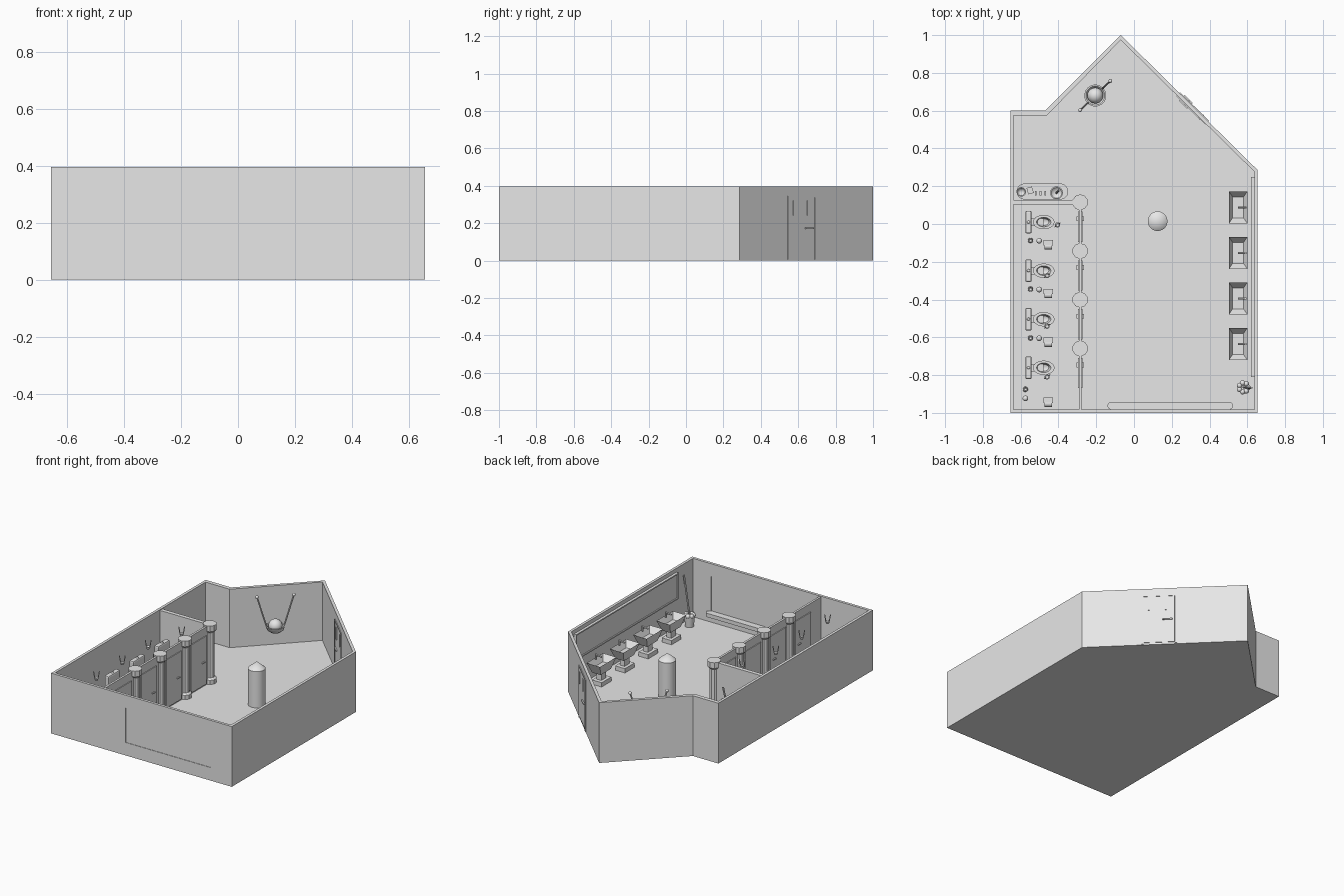
import bpy, bmesh, math
from mathutils import Vector

if "Cube" in bpy.data.objects:
    bpy.data.objects.remove(bpy.data.objects["Cube"])

grey = bpy.data.materials.new("plain grey")
grey.use_nodes = True
grey.diffuse_color = (0.8, 0.8, 0.8, 1)
grey.node_tree.nodes["Principled BSDF"].inputs["Base Color"].default_value = (0.8, 0.8, 0.8, 1)


def finish(name, bm, smooth=False):
    bmesh.ops.recalc_face_normals(bm, faces=bm.faces)
    mesh = bpy.data.meshes.new(name)
    bm.to_mesh(mesh)
    bm.free()
    mesh.materials.append(grey)
    ob = bpy.data.objects.new(name, mesh)
    bpy.context.collection.objects.link(ob)
    if smooth:
        bpy.ops.object.select_all(action="DESELECT")
        ob.select_set(True)
        bpy.context.view_layer.objects.active = ob
        bpy.ops.object.shade_smooth_by_angle(angle=math.radians(35))
    return ob


def box(name, x, y, z, angle=0, taper=1):
    """Box from three (low, high) ranges, narrowed at the bottom by taper."""
    bm = bmesh.new()
    bmesh.ops.create_cube(bm, size=1)
    for v in bm.verts:
        if v.co.z < 0:
            v.co.xy *= taper
        v.co = [v.co[i] * (r[1] - r[0]) for i, r in enumerate((x, y, z))]
    ob = finish(name, bm)
    ob.location = [sum(r) / 2 for r in (x, y, z)]
    ob.rotation_euler.z = angle
    return ob


def lathe(name, at, profile, sides=24, stretch=(1, 1), smooth=True):
    """Spin (radius, height) points around z."""
    bm = bmesh.new()
    rings = []
    for r, z in profile:
        n = 1 if r == 0 else sides
        turn = [2 * math.pi * (i + 0.5) / sides for i in range(n)]
        rings.append([bm.verts.new((r * math.cos(a) * stretch[0], r * math.sin(a) * stretch[1], z))
                      for a in turn])
    for a, b in zip(rings, rings[1:]):
        for i in range(sides):
            j = (i + 1) % sides
            quad = [a[i % len(a)], a[j % len(a)], b[j % len(b)], b[i % len(b)]]
            bm.faces.new(list(dict.fromkeys(quad)))
    ob = finish(name, bm, smooth)
    ob.location = at
    return ob


def ball(name, at, r):
    bm = bmesh.new()
    bmesh.ops.create_uvsphere(bm, u_segments=20, v_segments=12, radius=r)
    finish(name, bm, True).location = at


def rod(name, a, b, r):
    a, b = Vector(a), Vector(b)
    ob = lathe(name, a, [(0, 0), (r, 0), (r, (b - a).length), (0, (b - a).length)], 8)
    ob.rotation_euler = (b - a).to_track_quat("Z", "Y").to_euler()


# Room shell: floor slab and walls with a through opening for the window
H, T = 0.395, 0.012
outer = [(-0.655, -1), (0.655, -1), (0.655, 0.285), (-0.07, 1), (-0.47, 0.6), (-0.655, 0.6)]
inner = [(-0.637, -0.982), (0.637, -0.982), (0.637, 0.277), (-0.07, 0.974), (-0.462, 0.574), (-0.637, 0.574)]
bm = bmesh.new()
loops = [[bm.verts.new((*p, z)) for p in pts]
         for pts, z in ((outer, 0), (outer, H), (inner, H), (inner, T))]
for a, b in zip(loops, loops[1:]):
    for i in range(6):
        j = (i + 1) % 6
        bm.faces.new((a[i], a[j], b[j], b[i]))
bm.faces.new(loops[0])
bm.faces.new(loops[3])
room = finish("room_shell", bm)
WX, WZ = (-0.115, 0.505), (0.085, 0.31)
cutter = box("window_cutter", WX, (-1.02, -0.96), WZ)
cutter.hide_render = True
cut = room.modifiers.new("window opening", "BOOLEAN")
cut.object, cut.solver = cutter, "EXACT"
bpy.context.view_layer.objects.active = room
bpy.ops.object.modifier_apply(modifier=cut.name)
bpy.data.objects.remove(cutter)
box("window_pane", WX, (-0.997, -0.985), WZ)

# Window sill with round ends
box("window_sill", (-0.12, 0.505), (-0.982, -0.942), (0.06, 0.085))
for x in (-0.12, 0.505):
    lathe("sill_end", (x, -0.962, 0.06), [(0, 0), (0.02, 0), (0.02, 0.025), (0, 0.025)])

# Stall walls
CX = -0.285
box("stall_front_wall", (CX - 0.007, CX + 0.007), (-0.982, 0.115), (T, 0.39))
box("stall_end_wall", (-0.637, CX), (0.102, 0.128), (T, 0.39))

# Stalls: column, door, toilet and accessories repeat along y
for n in range(4):
    y = 0.115 - 0.258 * n
    lathe("column", (CX, y, 0), [(0, T), (0.042, T), (0.042, 0.04), (0.03, 0.05), (0.03, 0.345),
                                 (0.042, 0.358), (0.042, H), (0, H)], 10, smooth=False)
    for side in (-1, 1):
        x = CX + side * 0.009
        box("stall_door", (x - 0.003, x + 0.003), (y - 0.21, y - 0.05), (0.02, 0.335))
        box("stall_door_handle", (x - 0.004 + side * 0.007, x + 0.004 + side * 0.007),
            (y - 0.1, y - 0.075), (0.17, 0.178))

    # Toilet
    ty = 0.01 - 0.257 * n
    tank = box("toilet_tank", (-0.575, -0.542), (ty - 0.06, ty + 0.06), (0.12, 0.235))
    bevel = tank.modifiers.new("soft edges", "BEVEL")
    bevel.width, bevel.segments = 0.008, 2
    box("toilet_neck", (-0.57, -0.48), (ty - 0.02, ty + 0.02), (T, 0.12))
    lathe("toilet_bowl", (-0.478, ty, 0),
          [(0, T), (0.03, T), (0.022, 0.05), (0.037, 0.1), (0.042, 0.13),
           (0.028, 0.13), (0.02, 0.1), (0, 0.09)], 24, (1.35, 0.9))
    ball("flush_button", (-0.558, ty, 0.235), 0.008)

    # Paper roll, air freshener and brush pot
    last = n == 3
    py = -0.105 - 0.258 * n - (0.06 if last else 0)
    box("paper_holder", (-0.48, -0.43), (py - 0.008, py + 0.02), (0.17, 0.182))
    roll = lathe("paper_roll", (-0.475, py - 0.012, 0.165),
                 [(0, 0), (0.018, 0), (0.018, 0.042), (0, 0.042)], 16)
    roll.rotation_euler.y = math.pi / 2
    bx = -0.575 if last else -0.502
    ball("brush_handle", (bx, py + 0.016, 0.12), 0.015)
    rod("brush_stem", (bx, py + 0.016, T), (bx, py + 0.016, 0.12), 0.005)
    gx, gy = (-0.575, -0.875) if last else (-0.548, py + 0.018)
    lathe("brush_pot", (gx, gy, 0), [(0, T), (0.014, T), (0.012, 0.06), (0.008, 0.06), (0, 0.03)], 12)

    # Small hanging lamp on two cords
    lx, ly = (-0.405 if n == 0 else -0.46), -0.005 - 0.268 * n
    lathe("small_lamp", (lx, ly, 0.325), [(0, 0), (0.009, 0.004), (0.014, 0.018), (0.009, 0.02), (0, 0.012)], 14)
    for s in (-1, 1):
        rod("small_lamp_cord", (lx + s * 0.008, ly + s * 0.006, 0.34), (lx + s * 0.014, ly + s * 0.01, 0.385), 0.003)

    # Wash basin on a pedestal with a hollow top and tap
    sy = 0.088 - 0.241 * n
    box("basin_foot", (0.515, 0.585), (sy - 0.05, sy + 0.05), (T, 0.04))
    box("basin_pedestal", (0.535, 0.57), (sy - 0.025, sy + 0.025), (0.04, 0.1))
    basin = box("wash_basin", (0.502, 0.6), (sy - 0.085, sy + 0.085), (0.09, 0.16), taper=0.62)
    bm = bmesh.new()
    bm.from_mesh(basin.data)
    top = max(bm.faces, key=lambda f: f.calc_center_median().z)
    bmesh.ops.inset_region(bm, faces=[top], thickness=0.015)
    bmesh.ops.translate(bm, verts=top.verts, vec=(0, 0, -0.04))
    bmesh.ops.scale(bm, verts=top.verts, vec=(0.75, 0.75, 1))
    bm.to_mesh(basin.data)
    bm.free()
    rod("tap_post", (0.59, sy, 0.155), (0.59, sy, 0.19), 0.006)
    rod("tap_spout", (0.595, sy, 0.187), (0.55, sy, 0.18), 0.005)

# Long mirror with a frame on the right wall
box("mirror", (0.628, 0.637), (-0.81, 0.25), (0.2, 0.37))
for z in (0.2, 0.362):
    box("mirror_frame_rail", (0.62, 0.637), (-0.81, 0.25), (z, z + 0.008))
for y in (-0.81, 0.242):
    box("mirror_frame_post", (0.62, 0.637), (y, y + 0.008), (0.2, 0.37))

# Round pillar with a cone top
lathe("pillar", (0.125, 0.015, 0), [(0, T), (0.052, T), (0.052, 0.25), (0, 0.293)], 32)

# Hanging globe lamp in the corner, cords parallel to the wall
gx, gy = -0.205, 0.68
lathe("globe_bowl", (gx, gy, 0.14), [(0, 0), (0.03, 0.006), (0.05, 0.022), (0.058, 0.045),
                                     (0.05, 0.045), (0.03, 0.02), (0, 0.015)], 28)
ball("globe", (gx, gy, 0.185), 0.042)
for s in (-1, 1):
    rod("globe_cord", (gx + s * 0.037, gy + s * 0.037, 0.18), (gx + s * 0.08, gy + s * 0.077, 0.38), 0.005)
    ball("globe_cord_end", (gx + s * 0.08, gy + s * 0.077, 0.38), 0.01)

# Entrance door, both faces of the slanted wall
along = Vector((-0.725, 0.715, 0)).normalized()
out = Vector((along.y, -along.x, 0))
slant = math.atan2(along.y, along.x)


def on_wall(name, u, depth, length, thick, z):
    """Plate on the slanted wall at distance u along it."""
    c = Vector((0.655, 0.285, 0)) + along * u + out * depth
    box(name, (c.x - length / 2, c.x + length / 2), (c.y - thick / 2, c.y + thick / 2), z, slant)


for face, s in ((0, 1), (-0.0185, -1)):
    on_wall("entrance_door", 0.475, face + s * 0.001, 0.19, 0.004, (0.014, 0.34))
    for u in (0.373, 0.577):
        on_wall("door_frame_post", u, face + s * 0.001, 0.012, 0.008, (0.005, 0.345))
    on_wall("door_frame_top", 0.475, face + s * 0.001, 0.21, 0.008, (0.338, 0.345))
    on_wall("door_handle", 0.525, face + s * 0.008, 0.06, 0.008, (0.17, 0.178))
    for u in (0.41, 0.515):
        on_wall("door_bar", u, face + s * 0.005, 0.008, 0.006, (0.24, 0.32))

# Side counter behind the stalls with round ends, bowl and bottles
box("counter_top", (-0.58, -0.39), (0.13, 0.215), (0.13, 0.15))
for x in (-0.58, -0.39):
    lathe("counter_end", (x, 0.172, 0.13), [(0, 0), (0.042, 0), (0.042, 0.02), (0, 0.02)])
    rod("counter_leg", (x, 0.172, T), (x, 0.172, 0.13), 0.012)
lathe("counter_bowl", (-0.41, 0.165, 0.15), [(0, 0), (0.018, 0), (0.034, 0.035), (0.028, 0.035), (0, 0.008)])
rod("counter_stick", (-0.41, 0.165, 0.16), (-0.395, 0.18, 0.27), 0.006)
lathe("counter_cup", (-0.597, 0.17, 0.15), [(0, 0), (0.02, 0), (0.025, 0.04), (0.02, 0.04), (0, 0.006)])
box("counter_box", (-0.565, -0.535), (0.16, 0.195), (0.15, 0.18), 0.3)
for i in range(3):
    x = -0.52 + i * 0.025
    box("counter_bottle", (x - 0.005, x + 0.005), (0.15, 0.175), (0.15, 0.185))

# Bucket with a ring of bulges and a leaning mop
lathe("bucket", (0.58, -0.865, 0), [(0, T), (0.026, T), (0.033, 0.085), (0.028, 0.085), (0, 0.03)], 20)
for i in range(7):
    a = 2 * math.pi * i / 7
    ball("mop_tuft", (0.58 + 0.024 * math.cos(a), -0.865 + 0.024 * math.sin(a), 0.085), 0.014)
rod("mop_handle", (0.58, -0.865, 0.08), (0.622, -0.868, 0.33), 0.006)
